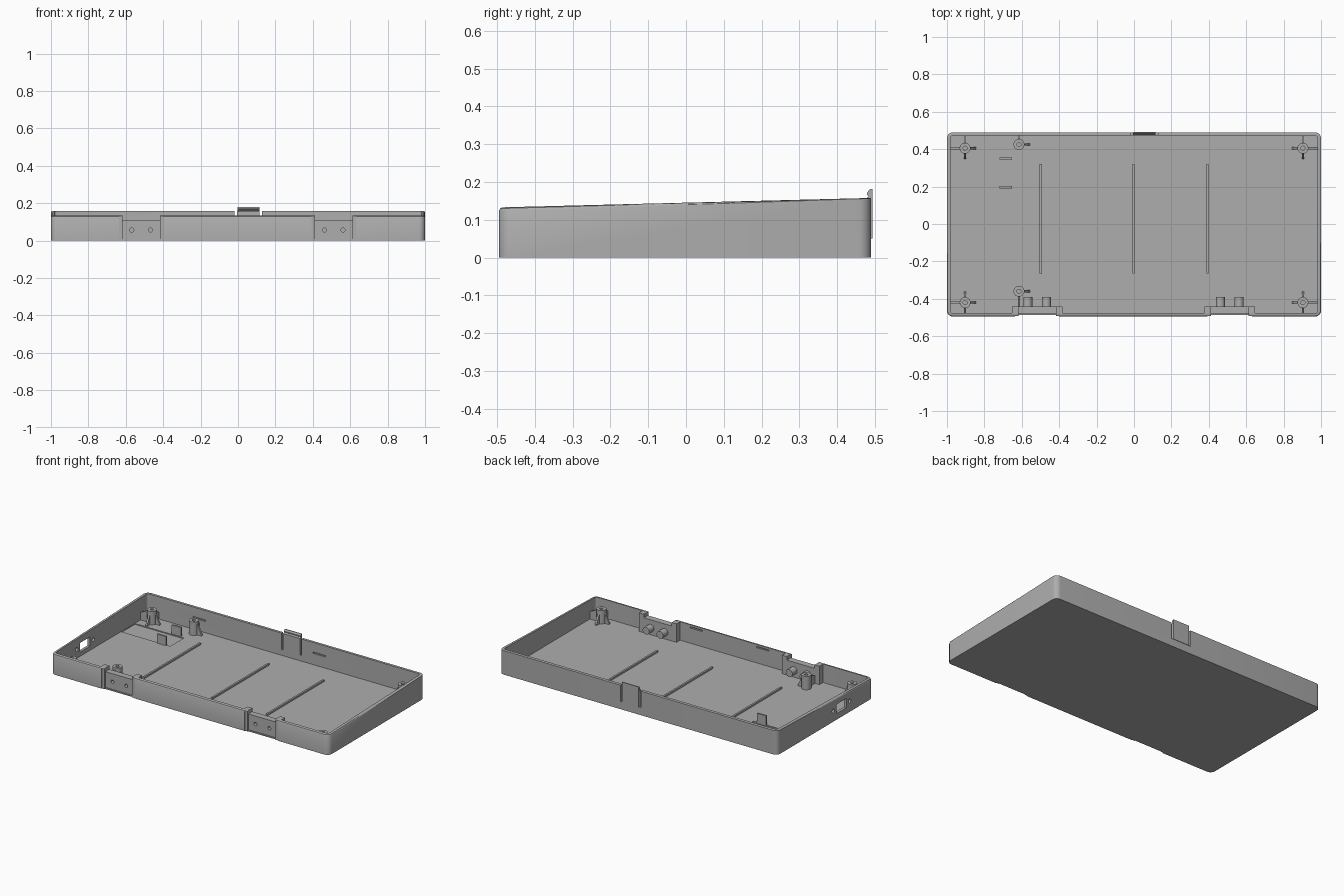
import bpy, bmesh, math
from mathutils import Matrix, Vector

if "Cube" in bpy.data.objects:
    bpy.data.objects.remove(bpy.data.objects["Cube"])

FLOOR, WALL = 0.013, 0.018
Y0, Y1 = -0.495, 0.49

grey = bpy.data.materials.new("plain grey")
grey.diffuse_color = (0.42, 0.42, 0.42, 1)
grey.use_nodes = True
grey.node_tree.nodes["Principled BSDF"].inputs["Base Color"].default_value = grey.diffuse_color


def top_z(y):
    # rim slopes up from front to back
    return 0.1455 + 0.0254 * y


def add_object(name, bm):
    bmesh.ops.recalc_face_normals(bm, faces=bm.faces)
    mesh = bpy.data.meshes.new(name)
    bm.to_mesh(mesh)
    bm.free()
    mesh.materials.append(grey)
    obj = bpy.data.objects.new(name, mesh)
    bpy.context.collection.objects.link(obj)
    return obj


def box(name, x0, x1, y0, y1, z0, z1):
    bm = bmesh.new()
    bmesh.ops.create_cube(bm, size=1)
    for v in bm.verts:
        v.co = Vector(((x0, x1)[v.co.x > 0], (y0, y1)[v.co.y > 0], (z0, z1)[v.co.z > 0]))
    return add_object(name, bm)


def cylinder(name, centre, r, length, axis="Z", r2=None):
    bm = bmesh.new()
    bmesh.ops.create_cone(bm, cap_ends=True, segments=24, radius1=r,
                          radius2=r if r2 is None else r2, depth=length)
    rot = {"Z": Matrix(), "X": Matrix.Rotation(math.pi / 2, 4, "Y"),
           "Y": Matrix.Rotation(math.pi / 2, 4, "X")}[axis]
    bm.transform(Matrix.Translation(centre) @ rot)
    return add_object(name, bm)


def prism(name, points, offset):
    # closed profile pushed along an offset vector
    bm = bmesh.new()
    face = bm.faces.new([bm.verts.new(p) for p in points])
    ext = bmesh.ops.extrude_face_region(bm, geom=[face])
    bmesh.ops.translate(bm, vec=offset, verts=[g for g in ext["geom"] if isinstance(g, bmesh.types.BMVert)])
    return add_object(name, bm)


def activate(obj):
    bpy.ops.object.select_all(action="DESELECT")
    obj.select_set(True)
    bpy.context.view_layer.objects.active = obj


def cut(obj, cutter):
    activate(obj)
    mod = obj.modifiers.new("cut", "BOOLEAN")
    mod.operation, mod.solver, mod.object = "DIFFERENCE", "EXACT", cutter
    bpy.ops.object.modifier_apply(modifier=mod.name)
    bpy.data.objects.remove(cutter, do_unlink=True)


def smooth(obj):
    activate(obj)
    bpy.ops.object.shade_smooth_by_angle(angle=math.radians(35))


def outline(inset):
    # rounded rectangle
    r, steps, pts = max(0.032 - inset, 0.008), 6, []
    for sx, sy, a0 in ((1, 1, 0), (-1, 1, 90), (-1, -1, 180), (1, -1, 270)):
        cx = sx * (1 - inset - r)
        cy = (Y1 - inset - r) if sy > 0 else (Y0 + inset + r)
        for i in range(steps + 1):
            a = math.radians(a0 + 90 * i / steps)
            pts.append((cx + r * math.cos(a), cy + r * math.sin(a)))
    return pts


# Tray shell: rounded outer wall, softened front rim, inner wall and floor
bm = bmesh.new()
rings = []
for inset, drop in ((0, None), (0, 0.010), (0.003, 0.003), (0.009, 0), (WALL, 0), (WALL, "floor")):
    ring = []
    for x, y in outline(inset):
        if drop is None:
            z = 0
        elif drop == "floor":
            z = FLOOR
        else:
            z = top_z(y) - drop * (1 if y < -0.46 else 0.15)
        ring.append(bm.verts.new((x, y, z)))
    rings.append(ring)
for a, b in zip(rings, rings[1:]):
    for i in range(len(a)):
        j = (i + 1) % len(a)
        bm.faces.new((a[i], a[j], b[j], b[i]))
bm.faces.new(rings[0])
bm.faces.new(rings[-1])
tray = add_object("tray", bm)

# Shallow floor pocket
cut(tray, box("cutter", -0.981, -0.627, 0.20, 0.34, 0.007, 0.05))

# Socket opening and screw holes in the left wall
cut(tray, box("cutter", -1.1, -0.95, -0.22, -0.12, 0.04, 0.10))
for y in (-0.255, -0.085):
    cut(tray, cylinder("cutter", (-1, y, 0.07), 0.012, 0.1, "X"))

# Slits beside the latch, grooves inside the long walls
for x in (-0.012, 0.121):
    cut(tray, box("cutter", x - 0.006, x + 0.006, 0.45, 0.6, 0.05, 0.3))
for x in (-0.61, 0.255):
    cut(tray, box("cutter", x - 0.045, x + 0.045, 0.46, 0.48, 0.086, 0.095))
for x in (-0.22, 0.26):
    cut(tray, box("cutter", x - 0.045, x + 0.045, -0.486, -0.465, 0.112, 0.120))

# Hinge seats: recessed plate, two cheeks and screw bosses
for cx in (-0.518, 0.512):
    cut(tray, box("cutter", cx - 0.1, cx + 0.1, -0.6, -0.45, 0.008, 0.3))
    cut(tray, box("cutter", cx - 0.1, cx + 0.1, -0.6, -0.487, -0.1, 0.1))
    cut(tray, box("cutter", cx - 0.118, cx + 0.118, -0.6, -0.491, -0.1, 0.3))
    plate = box("hinge_plate", cx - 0.1, cx + 0.1, -0.481, -0.44, 0.006, 0.11)
    for s in (-1, 1):
        xs = sorted((cx + s * 0.1, cx + s * 0.135))
        box("hinge_cheek", xs[0], xs[1], -0.486, -0.44, 0.005, 0.133)
        x = cx + s * 0.05
        cut(plate, cylinder("cutter", (x, -0.46, 0.057), 0.011, 0.1, "Y"))
        boss = cylinder("screw_boss", (x, -0.416, 0.057), 0.024, 0.05, "Y")
        cut(boss, cylinder("cutter", (x, -0.436, 0.057), 0.011, 0.06, "Y"))
        smooth(boss)
smooth(tray)

# Latch tongue with an inward hook on the back wall
prism("latch", [(-0.004, y, z) for y, z in (
    (0.474, 0.05), (0.493, 0.05), (0.493, 0.181), (0.487, 0.181),
    (0.479, 0.172), (0.479, 0.166), (0.484, 0.162), (0.474, 0.155))], (0.119, 0, 0))


def standoff(x, y, height, ribs):
    # hollow post with sloped buttress ribs; ribs are (dx, dy, reach, outer height)
    post = cylinder("standoff", (x, y, (height + 0.01) / 2), 0.029, height - 0.01)
    cut(post, cylinder("cutter", (x, y, height), 0.011, 0.12))
    smooth(post)
    for dx, dy, reach, low in ribs:
        d, n = Vector((dx, dy, 0)), Vector((-dy, dx, 0)) * 0.006
        c = Vector((x, y, 0)) - n
        prism("standoff_rib", [c + d * a + Vector((0, 0, z)) for a, z in (
            (0.024, 0.01), (reach, 0.01), (reach, low), (0.024, height - 0.012))], n * 2)


# Corner standoffs
for sx in (-1, 1):
    for y in (0.405, -0.42):
        sy = 1 if y > 0 else -1
        standoff(sx * 0.903, y, 0.10, [(sx, 0, 0.085, 0.06), (-sx, 0, 0.058, 0.02),
                                       (0, sy, 0.062, 0.06), (0, -sy, 0.058, 0.02)])
# Inner standoffs
standoff(-0.615, 0.425, 0.10, [(1, 0, 0.058, 0.02), (0, 1, 0.055, 0.06)])
standoff(-0.615, -0.36, 0.10, [(1, 0, 0.058, 0.02), (0, -1, 0.085, 0.06)])

# Low stiffening ribs on the floor
for x in (-0.498, -0.003, 0.393):
    box("floor_rib", x - 0.006, x + 0.006, -0.265, 0.32, 0.01, 0.024)

# Upright retaining tabs beside the pocket
for y in (0.196, 0.35):
    box("retaining_tab", -0.718, -0.652, y - 0.006, y + 0.006, 0.005, 0.072)
